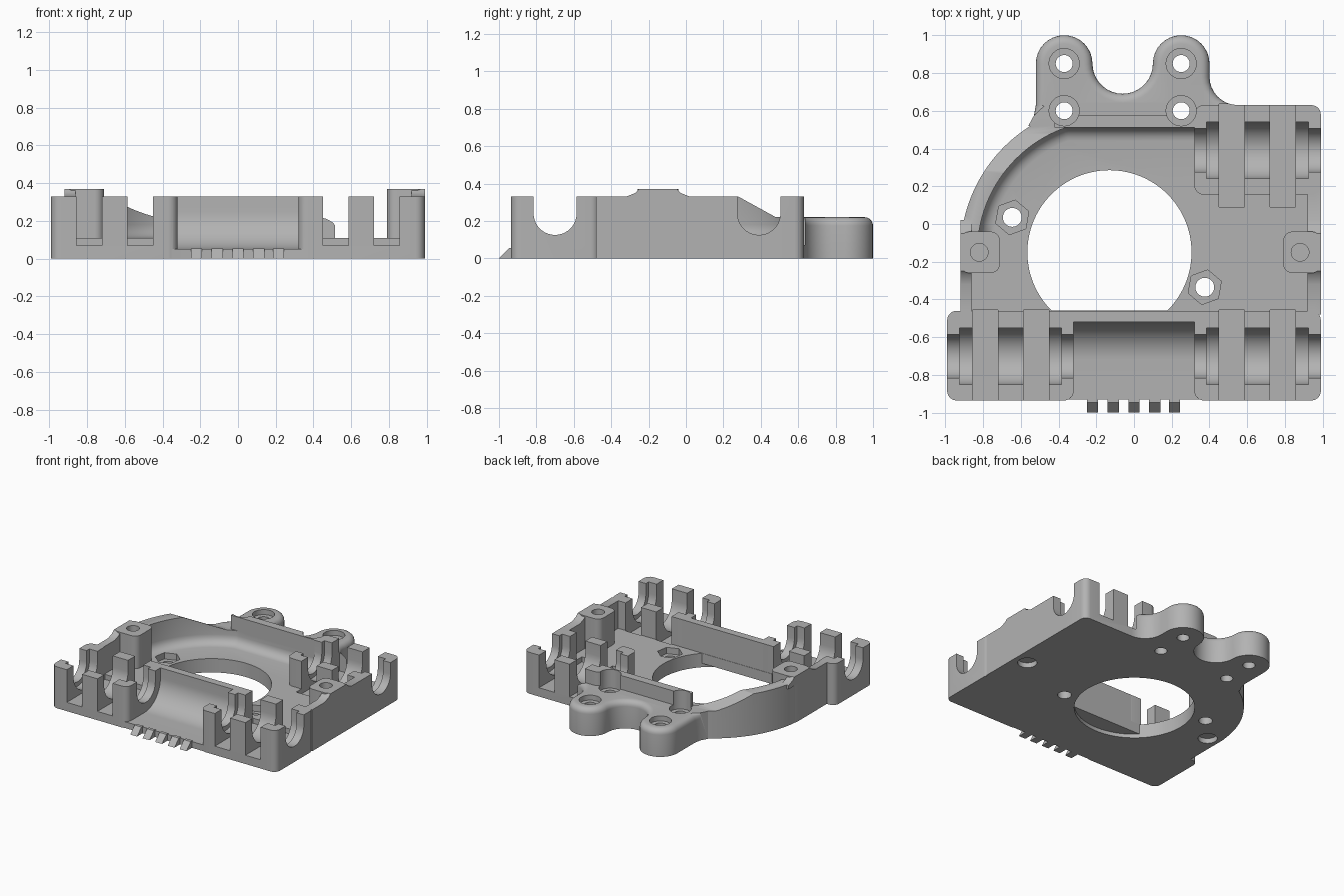
import bpy, bmesh
from math import sin, cos, radians

if "Cube" in bpy.data.objects:
    bpy.data.objects.remove(bpy.data.objects["Cube"])

grey = bpy.data.materials.new("plain grey plastic")
grey.use_nodes = True
grey.diffuse_color = (0.45, 0.45, 0.45, 1)
grey.node_tree.nodes["Principled BSDF"].inputs["Base Color"].default_value = (0.45, 0.45, 0.45, 1)

TOP, FLOOR, DECK = 0.33, 0.11, 0.22


def arc(cx, cy, r, a0, a1, n=16):
    steps = [radians(a0 + (a1 - a0) * i / n) for i in range(n + 1)]
    return [(cx + r * cos(a), cy + r * sin(a)) for a in steps]


def rounded(x0, x1, y0, y1, r):
    return (arc(x0 + r, y0 + r, r, 180, 270, 6) + arc(x1 - r, y0 + r, r, 270, 360, 6)
            + arc(x1 - r, y1 - r, r, 0, 90, 6) + arc(x0 + r, y1 - r, r, 90, 180, 6))


def prism(name, outline, lo, hi, axis="z", bevel=None):
    """Extrude an outline along z, or a (y, z) outline along x; bevel = (size, edge rule)."""
    bm = bmesh.new()
    place = (lambda p, h: (p[0], p[1], h)) if axis == "z" else (lambda p, h: (h, p[0], p[1]))
    face = bm.faces.new([bm.verts.new(place(p, lo)) for p in outline])
    ext = bmesh.ops.extrude_face_region(bm, geom=[face])
    shift = place((0, 0), hi - lo)
    bmesh.ops.translate(bm, vec=shift, verts=[v for v in ext["geom"] if isinstance(v, bmesh.types.BMVert)])
    bmesh.ops.recalc_face_normals(bm, faces=bm.faces)
    if bevel:
        edges = [e for e in bm.edges if bevel[1](*((e.verts[0].co + e.verts[1].co) / 2))]
        bmesh.ops.bevel(bm, geom=edges, offset=bevel[0], segments=5, profile=0.5, affect="EDGES")
    mesh = bpy.data.meshes.new(name)
    bm.to_mesh(mesh)
    bm.free()
    mesh.materials.append(grey)
    obj = bpy.data.objects.new(name, mesh)
    bpy.context.collection.objects.link(obj)
    return obj


def combine(target, other, operation):
    mod = target.modifiers.new("combine", "BOOLEAN")
    mod.operation, mod.solver, mod.object = operation, "EXACT", other
    graph = bpy.context.evaluated_depsgraph_get()
    mesh = bpy.data.meshes.new_from_object(target.evaluated_get(graph))
    target.modifiers.clear()
    target.data = mesh
    bpy.data.objects.remove(other)


def add(target, *args, **kw):
    combine(target, prism("part", *args, **kw), "UNION")


def cut(target, *args, **kw):
    combine(target, prism("cutter", *args, **kw), "DIFFERENCE")


def hole(target, x, y, r, lo, hi, sides=32, turn=0):
    cut(target, arc(x, y, r, turn, turn + 360 - 360 / sides, sides - 1), lo, hi)


# Tray with a curved left rim
HX, HY = -0.13, -0.15
body = prism("carriage_body", [(-0.92, -0.48), (0.99, -0.48), (0.99, 0.4), (0.5, 0.55), (-0.5, 0.55)]
             + arc(HX, HY, 0.79, 123, 180, 24), 0, TOP)
cut(body, [(0.28, 0.5), (0.28, TOP), (0.48, DECK), (0.8, DECK), (0.8, 0.5)], -2, 2, axis="x")
cut(body, [(-0.86, -0.6), (0.92, -0.6), (0.92, 0.51), (-0.35, 0.51)]
    + arc(HX, HY, 0.70, 110, 172, 24) + [(-0.86, -0.1)], FLOOR, 0.6,
    bevel=(0.07, lambda x, y, z: z < 0.2 and x < 0.4 and y > -0.04))

# Rear mounting lobes with a rounded top edge
add(body, [(0.5, 0.52), (0.55, 0.63)] + arc(0.55, 0.78, 0.15, 270, 180, 8)
    + arc(0.25, 0.85, 0.15, 0, 180) + arc(-0.06, 0.85, 0.16, -10, -170)
    + arc(-0.37, 0.85, 0.15, 0, 180) + [(-0.52, 0.63), (-0.53, 0.575), (-0.56, 0.52)],
    0, DECK, bevel=(0.045, lambda x, y, z: z > 0.21 and y > 0.6))

# Upright fence on the rear deck
add(body, [(-0.42, 0.51), (0.34, 0.51), (0.34, 0.575), (-0.42, 0.575)], 0.18, TOP)

# Front trough between the bearing blocks
add(body, [(-0.93, 0), (-0.46, 0), (-0.46, TOP), (-0.52, TOP)]
    + arc(-0.72, 0.25, 0.2, 0, -90, 16) + [(-0.93, 0.05)], -0.36, 0.36, axis="x")

# Bearing blocks: (inner side, x direction, rod centre y)
blocks = [(-1, -0.70), (1, -0.70), (1, 0.39)]
for side, yc in blocks:
    xs = sorted((side * 0.32, side * 0.99))
    add(body, rounded(xs[0], xs[1], yc - 0.235, yc + 0.24, 0.05), 0, TOP)

# Screw bosses on both side walls, flared along the wall
for x0, x1, w0, w1 in [(-0.92, -0.71, -0.92, -0.86), (0.79, 0.99, 0.92, 0.99)]:
    add(body, rounded(x0, x1, -0.26, -0.04, 0.05), 0, 0.37)
    add(body, [(-0.32, 0.3), (0.02, 0.3), (0.02, TOP), (-0.03, 0.35), (-0.05, 0.37),
               (-0.25, 0.37), (-0.27, 0.35), (-0.32, TOP)], w0, w1, axis="x")

# Rod channels, wider bearing seats and tie slots
for side, yc in blocks:
    for r, a, b in [(0.115, 0.31, 1.1), (0.15, 0.385, 0.925)]:
        lo, hi = sorted((side * a, side * b))
        cut(body, [(yc - r, 0.6)] + arc(yc, 0.24, r, 180, 360, 20) + [(yc + r, 0.6)], lo, hi, axis="x")
    for a, b in [(0.45, 0.585), (0.72, 0.855)]:
        lo, hi = sorted((side * a, side * b))
        cut(body, [(lo, yc - 0.3), (hi, yc - 0.3), (hi, yc + 0.245), (lo, yc + 0.245)], 0.07, 0.6)

# Large central opening, stopped by the trough wall above
opening = [p for p in arc(HX, HY, 0.435, 0, 357, 119) if p[1] > -0.46]
cut(body, opening, -0.1, 0.2)
hole(body, HX, HY, 0.435, -0.1, 0.03, 96)

# Lobe screw holes with counterbores
for x in (-0.37, 0.25):
    for y in (0.6, 0.85):
        hole(body, x, y, 0.045, -0.1, 0.5)
        hole(body, x, y, 0.08, 0.18, 0.5)

# Hexagonal nut pockets in the floor
for x, y in [(-0.645, 0.035), (0.375, -0.335)]:
    hole(body, x, y, 0.05, -0.1, 0.5)
    hole(body, x, y, 0.093, 0.06, 0.3, 6, 20)

# Boss holes from above and recesses from below
for x in (-0.82, 0.88):
    hole(body, x, -0.15, 0.047, 0.1, 0.6)
    hole(body, x, -0.15, 0.07, -0.1, 0.04)

# Row of small front teeth
teeth = [prism("front_tooth", [(-1, 0), (-0.92, 0), (-0.92, 0.055), (-0.945, 0.055)],
               x - 0.03, x + 0.03, axis="x") for x in (-0.22, -0.11, 0, 0.11, 0.215)]

# Smooth the curves, keep the corners crisp
bpy.ops.object.select_all(action="DESELECT")
body.select_set(True)
bpy.context.view_layer.objects.active = body
bpy.ops.object.shade_smooth_by_angle(angle=radians(30))
